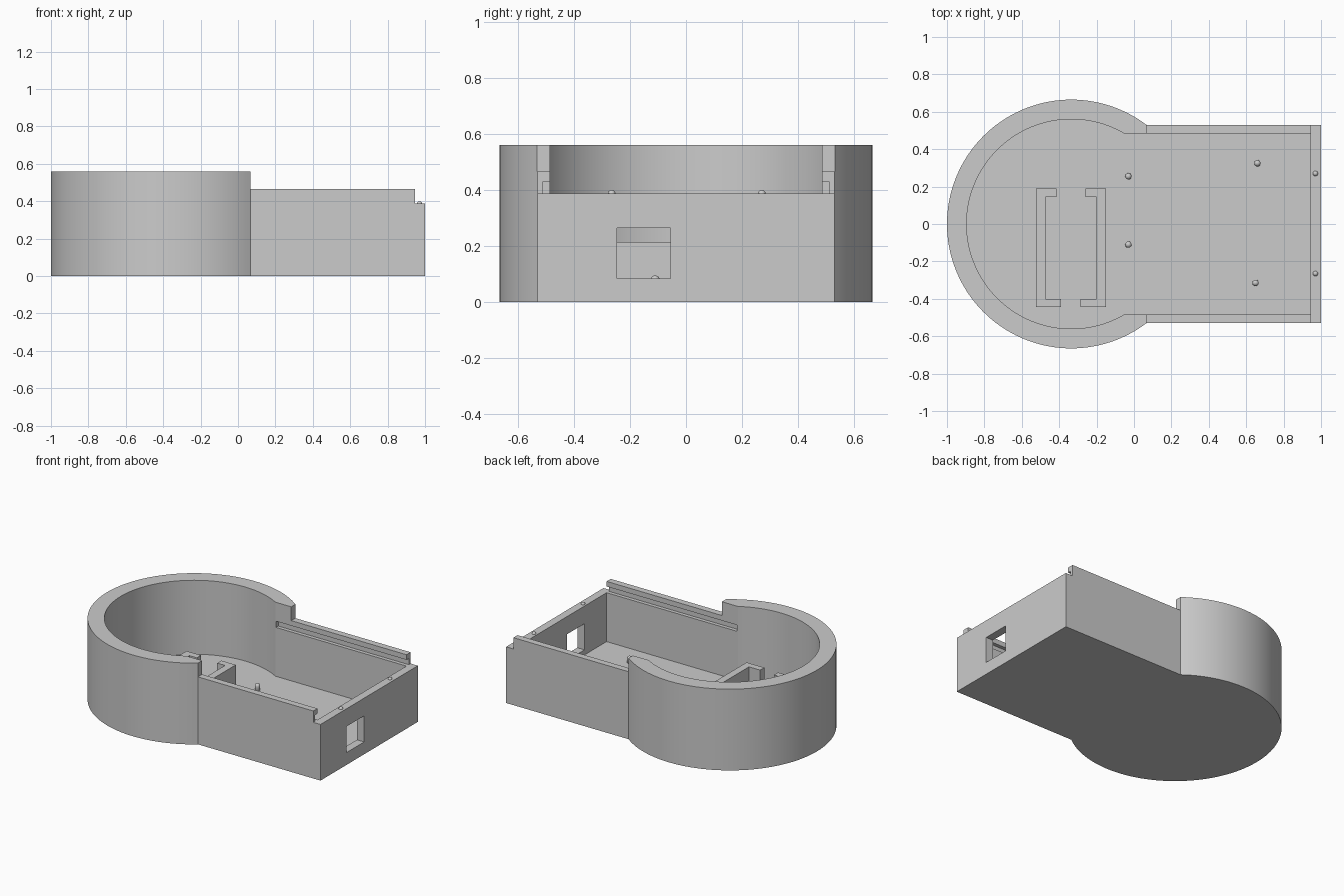
import bpy, bmesh, math

cube = bpy.data.objects.get("Cube")
if cube:
    bpy.data.objects.remove(cube, do_unlink=True)

grey = bpy.data.materials.new("light grey plastic")
grey.use_nodes = True
COLOUR = (0.6, 0.6, 0.6, 1)
grey.diffuse_color = COLOUR
grey.node_tree.nodes["Principled BSDF"].inputs["Base Color"].default_value = COLOUR

CENTRE_X = -0.335
FLOOR = 0.05


def finish(name, bm):
    bmesh.ops.recalc_face_normals(bm, faces=bm.faces)
    mesh = bpy.data.meshes.new(name)
    bm.to_mesh(mesh)
    bm.free()
    mesh.materials.append(grey)
    obj = bpy.data.objects.new(name, mesh)
    bpy.context.collection.objects.link(obj)
    return obj


def prism(name, points, z0, z1):
    """Extrude a flat outline from z0 up to z1."""
    bm = bmesh.new()
    face = bm.faces.new([bm.verts.new((x, y, z0)) for x, y in points])
    top = bmesh.ops.extrude_face_region(bm, geom=[face])["geom"]
    for v in top:
        if isinstance(v, bmesh.types.BMVert):
            v.co.z = z1
    return finish(name, bm)


def box(name, x0, x1, y0, y1, z0, z1):
    return prism(name, [(x0, y0), (x1, y0), (x1, y1), (x0, y1)], z0, z1)


def keyhole(radius, half_width, end_x, steps=96):
    """Round bowl joined to a straight-sided box."""
    start = math.asin(half_width / radius)
    sweep = 2 * (math.pi - start)
    arc = [start + sweep * i / steps for i in range(steps + 1)]
    points = [(CENTRE_X + radius * math.cos(a), radius * math.sin(a)) for a in arc]
    return points + [(end_x, -half_width), (end_x, half_width)]


def select_only(obj):
    bpy.ops.object.select_all(action="DESELECT")
    obj.select_set(True)
    bpy.context.view_layer.objects.active = obj


def cut(target, cutter):
    mod = target.modifiers.new("cut", "BOOLEAN")
    mod.operation = "DIFFERENCE"
    mod.solver = "EXACT"
    mod.object = cutter
    select_only(target)
    bpy.ops.object.modifier_apply(modifier=mod.name)
    bpy.data.objects.remove(cutter, do_unlink=True)


# Case shell: hollow keyhole, lower walls on the box, lowest on the end wall
shell = prism("case_shell", keyhole(0.665, 0.53, 1), 0, 0.56)
cut(shell, prism("cavity_cutter", keyhole(0.56, 0.485, 0.945), FLOOR, 0.7))
cut(shell, box("wall_step_cutter", 0.066, 1.2, -0.8, 0.8, 0.465, 0.8))
cut(shell, box("end_step_cutter", 0.945, 1.2, -0.8, 0.8, 0.387, 0.7))

# Grooves for the sliding lid, and the port window in the end wall
for side in (-1, 1):
    y0, y1 = sorted((side * 0.45, side * 0.51))
    cut(shell, box("groove_cutter", -0.05, 1.1, y0, y1, 0.387, 0.43))
cut(shell, box("window_cutter", 0.9, 1.1, -0.245, -0.055, 0.085, 0.265))
select_only(shell)
bpy.ops.object.shade_smooth_by_angle(angle=math.radians(25))


# C-shaped battery brackets on the floor
def bracket(name, outer, inner, back_tip, front_tip, height):
    prism(name, [(outer, -0.445), (front_tip, -0.445), (front_tip, -0.4),
                 (inner, -0.4), (inner, 0.145), (back_tip, 0.145),
                 (back_tip, 0.19), (outer, 0.19)], FLOOR - 0.01, height)


bracket("right_bracket", -0.525, -0.472, -0.415, -0.39, 0.21)
bracket("left_bracket", -0.15, -0.2, -0.26, -0.285, 0.215)


# Round-topped pegs on the floor and on the end wall
def peg(name, x, y, radius, base, top):
    bm = bmesh.new()
    bmesh.ops.create_uvsphere(bm, u_segments=20, v_segments=12, radius=radius)
    for v in bm.verts:
        upper = v.co.z > -0.0001
        v.co.z = top - radius + v.co.z if upper else base + v.co.z * 0.5
        v.co.x += x
        v.co.y += y
    obj = finish(name, bm)
    select_only(obj)
    bpy.ops.object.shade_smooth_by_angle(angle=math.radians(40))


for i, (x, y) in enumerate([(0.66, 0.325), (0.65, -0.315),
                            (-0.03, 0.255), (-0.03, -0.11)]):
    peg(f"floor_peg_{i + 1}", x, y, 0.017, FLOOR, 0.095)
for name, y in (("left", 0.27), ("right", -0.265)):
    peg(f"{name}_lid_bump", 0.97, y, 0.014, 0.385, 0.4)
